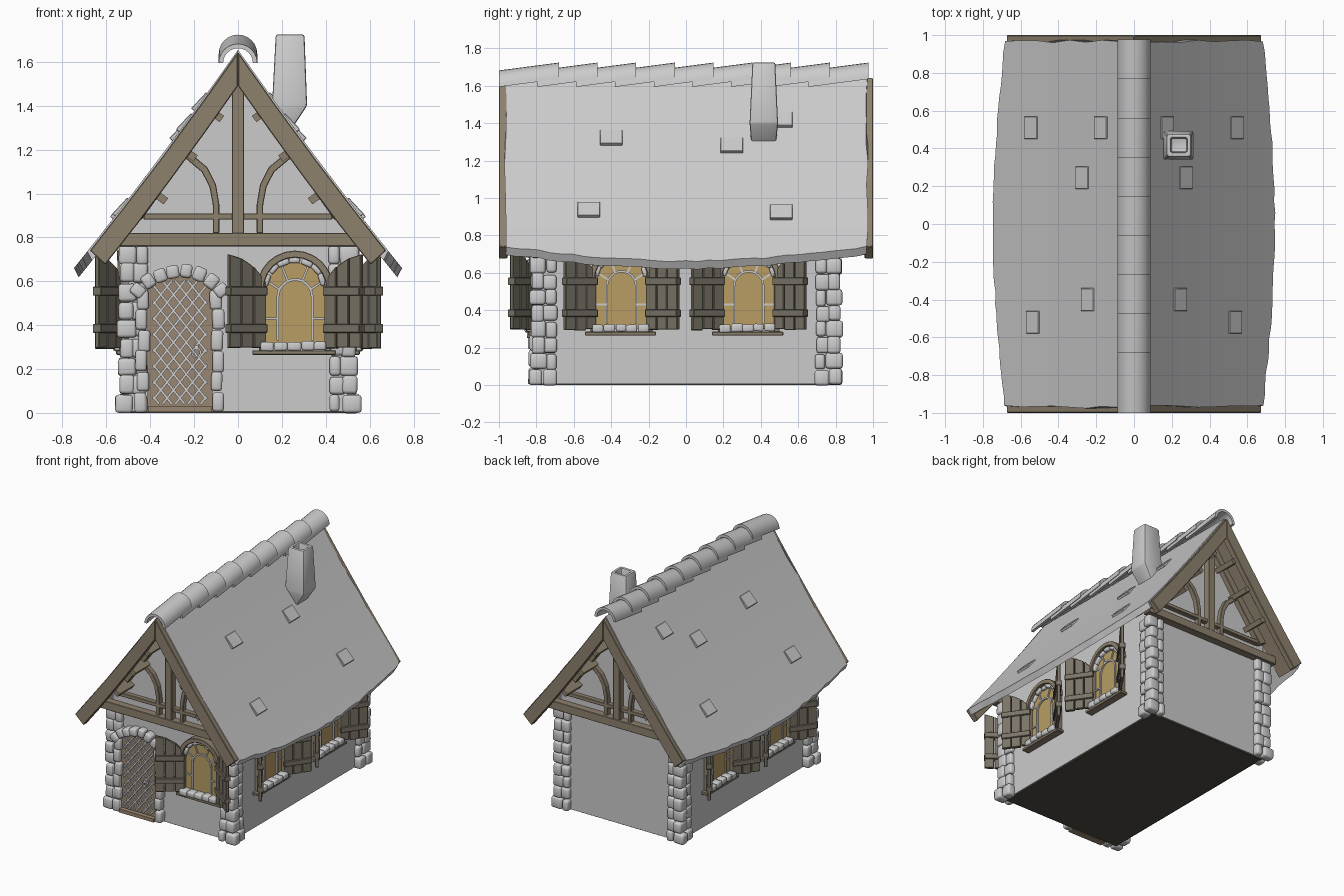
import bpy, bmesh, math, random
from mathutils import Matrix, Vector

if "Cube" in bpy.data.objects:
    bpy.data.objects.remove(bpy.data.objects["Cube"])

random.seed(4)
I = Matrix.Identity(4)
T, pi = Matrix.Translation, math.pi


def RZ(d):
    return Matrix.Rotation(math.radians(d), 4, 'Z')


def material(name, rgb):
    m = bpy.data.materials.new(name)
    m.diffuse_color = (*rgb, 1)
    m.use_nodes = True
    m.node_tree.nodes["Principled BSDF"].inputs["Base Color"].default_value = m.diffuse_color
    return m


WOOD = material("timber", (0.27, 0.22, 0.155))
SHUT = material("shutter_wood", (0.20, 0.175, 0.135))
DOOR = material("door_wood", (0.32, 0.24, 0.165))
GOLD = material("lit_glass", (0.48, 0.34, 0.13))
DARK = material("floor_wood", (0.08, 0.07, 0.055))


class Part:
    """Collects pieces for one object; profiles are (x, z), extruded along y."""
    def __init__(self):
        self.bm = bmesh.new()

    def box(self, c, size, M=I, rot=0):
        bmesh.ops.create_cube(self.bm, size=1, matrix=M @ T(c) @ Matrix.Rotation(rot, 4, 'Y')
                              @ Matrix.Diagonal((*size, 1)))

    def loft(self, rings, M=I, caps=True):
        rows = [[self.bm.verts.new(M @ Vector(p)) for p in r] for r in rings]
        n = len(rows[0])
        for a, b in zip(rows, rows[1:]):
            for i in range(n):
                self.bm.faces.new((a[i], a[(i + 1) % n], b[(i + 1) % n], b[i]))
        if caps:
            self.bm.faces.new(rows[0])
            self.bm.faces.new(rows[-1])

    def prism(self, pts, y0, y1, M=I):
        self.loft([[(x, y, z) for x, z in pts] for y in (y0, y1)], M)

    def band(self, A, B, y0, y1, M=I):
        self.loft([[(a[0], y0, a[1]), (b[0], y0, b[1]), (b[0], y1, b[1]), (a[0], y1, a[1])]
                   for a, b in zip(A, B)], M)

    def bar(self, p, q, w, y, t, M=I):
        dx, dz = q[0] - p[0], q[1] - p[1]
        self.box(((p[0] + q[0]) / 2, y, (p[1] + q[1]) / 2), (math.hypot(dx, dz), t, w), M, -math.atan2(dz, dx))

    def stone(self, c, size, M=I, rot=0):
        r = lambda k: random.uniform(-k, k)
        self.box([v + r(.004) for v in c], [v * (1 + r(.08)) for v in size], M, rot + r(.04))

    def done(self, name, mat=None, bevel=0, seg=2, angle=35):
        bm = self.bm
        bmesh.ops.recalc_face_normals(bm, faces=bm.faces)
        if bevel:
            bmesh.ops.bevel(bm, geom=bm.edges[:], offset=bevel, segments=seg, profile=.5,
                            affect='EDGES', clamp_overlap=True)
        me = bpy.data.meshes.new(name)
        bm.to_mesh(me)
        bm.free()
        me.polygons.foreach_set("use_smooth", [True] * len(me.polygons))
        me.set_sharp_from_angle(angle=math.radians(angle))
        if mat:
            me.materials.append(mat)
        ob = bpy.data.objects.new(name, me)
        bpy.context.collection.objects.link(ob)


def arc(r, cz, a0=0, a1=180, n=12, cx=0):
    return [(cx + r * math.cos(math.radians(a0 + (a1 - a0) * i / n)),
             cz + r * math.sin(math.radians(a0 + (a1 - a0) * i / n))) for i in range(n + 1)]


def roof_z(x):
    return 1.655 - 1.42 * x + .12 * x * x


# walls with gables, and floor
p = Part()
p.prism([(-.5, .006), (.5, .006), (.5, .92), (0, 1.62), (-.5, .92)], -.79, .79)
p.done("walls")
p = Part()
p.box((0, 0, .006), (.98, 1.56, .012))
p.done("floor", DARK)

# corner stones: three blocks per row at each corner
p = Part()
for sx in (-1, 1):
    for sy in (-1, 1):
        for k in range(9):
            z, o, g = .042 + k * .085, .01 * (-1) ** k, .01 if k == 0 else 0
            p.stone((sx * (.507 + g), sy * (.792 + g), z), (.075 + o, .075 - o, .084))
            p.stone((sx * (.445 - o / 2), sy * (.79 + g), z), (.06 - o, .07, .082))
            p.stone((sx * (.505 + g), sy * (.725 + o / 2), z), (.065, .065 + o, .082))
p.done("corner_stones", bevel=.014, angle=60)

# roof slopes: curved slabs with bowed eaves
p = Part()
NY, NX = 32, 8
for s in (-1, 1):
    rings = []
    for i in range(NY + 1):
        y = -.968 + 1.936 * i / NY
        xe = .68 + .066 * math.cos(y * pi / 2) + random.uniform(-.004, .004)
        xs = [xe * j / NX for j in range(NX + 1)]
        top = [(x, roof_z(x)) for x in xs]
        low = [(max(x - .022, 0), roof_z(x) - .042 - (.02 if x == 0 else 0)) for x in reversed(xs)]
        e = i in (0, NY)
        rings.append([(s * x, y + (random.uniform(-.008, .008) if e else 0), z) for x, z in top + low])
    p.loft(rings)
p.done("roof", angle=40)

# loose raised shingles
p = Part()
for s in (-1, 1):
    for x, y in ((.57, .51), (.2, .51), (.3, .245), (.27, -.4), (.56, -.52)):
        p.box((x - .028, y, roof_z(x - .028) + .004), (.10, .12, .02),
              Matrix.Diagonal((s, 1, 1, 1)), math.radians(47))
p.done("raised_shingles", bevel=.003, seg=1)

# overlapping ridge tiles
p = Part()
for i in range(9):
    y = -1 + .207 * i
    outline = arc(.088, 0) + arc(.068, 0, 180, 0)
    p.loft([[(x, yy, z + zz) for x, z in outline] for yy, zz in ((y, 1.594), (y + .32, 1.636))])
p.done("ridge_tiles")

# chimney with hollow top
p = Part()
p.loft([[(x0, y0, z), (x1, y0, z), (x1, y1, z), (x0, y1, z)] for z, x0, x1, y0, y1 in (
    (1.28, .16, .235, .35, .48), (1.4, .155, .315, .34, .492), (1.725, .172, .303, .355, .477),
    (1.725, .195, .28, .38, .455), (1.6, .195, .28, .38, .455))])
p.done("chimney", bevel=.01)

# gable timbers, front and back
barge, truss, soffit = Part(), Part(), Part()
slope = math.atan(1.37)
for M in (I, RZ(180)):
    truss.box((0, -.815, .79), (1.14, .06, .062), M)
    truss.box((0, -.805, .895), (.86, .04, .028), M)
    truss.box((0, -.812, 1.16), (.056, .055, .7), M)
    for s in (-1, 1):
        m = M @ Matrix.Diagonal((s, 1, 1, 1))
        barge.band([(0, 1.645), (.17, 1.405), (.35, 1.16), (.52, .938), (.675, .74)],
                   [(0, 1.49), (.15, 1.278), (.3, 1.072), (.455, .865), (.605, .675)], -1, -.955, m)
        truss.band([(0, 1.6), (.5, .91)], [(0, 1.49), (.44, .88)], -.83, -.78, m)
        # curved braces
        truss.band([(.085, .82), (.085, .95), (.1, 1.04), (.14, 1.12), (.225, 1.19)],
                   [(.115, .82), (.115, .95), (.13, 1.03), (.165, 1.098), (.245, 1.165)], -.825, -.78, m)
        # boards under the overhang and their cross battens
        soffit.band([(0, 1.60), (.3, 1.19), (.66, .72)], [(0, 1.57), (.3, 1.16), (.645, .705)], -.962, -.79, m)
        for x, z in ((.09, 1.35), (.345, .975), (.21, 1.17)):
            soffit.box((x + .012, -.88, z + .01), (.035, .18, .07), m, slope)
barge.done("barge_boards", WOOD, .004, 1)
truss.done("gable_truss", WOOD, .003, 1)
soffit.done("overhang_boards", WOOD)

# arched windows with shutters, built facing -y and turned to each wall
pane, lead, frame, sill, shut = Part(), Part(), Part(), Part(), Part()
spots = [T((.26, -.79, 0))]
for y in (-.345, .335):
    spots += [T((.5, y, 0)) @ RZ(90), T((-.5, y, 0)) @ RZ(-90)]
for M in spots:
    pane.prism([(-.135, .3), (.135, .3)] + arc(.135, .55), -.012, .01, M)
    inner = [(.072, .33)] + arc(.072, .53) + [(-.072, .33)]
    outer = [(.084, .33)] + arc(.084, .53) + [(-.084, .33)]
    lead.band(inner, outer, -.022, 0, M)
    for a in (25, 65, 115, 155):
        c, s = math.cos(math.radians(a)), math.sin(math.radians(a))
        lead.bar((.078 * c, .53 + .078 * s), (.14 * c, .54 + .14 * s), .01, -.012, .016, M)
    for s in (-1, 1):
        lead.bar((s * .08, .43), (s * .14, .43), .01, -.012, .016, M)
        frame.box((s * .15, -.015, .43), (.03, .05, .3), M)
        # shutter: three planks and two battens, swung open
        m = M @ T((s * .14, -.028, 0)) @ Matrix.Diagonal((s, 1, 1, 1)) @ RZ(-35)
        tops = (.6, .668, .705, .722)
        for k in range(3):
            x0, d = .068 * k, random.uniform(-.004, .004)
            shut.prism([(x0, .295 + d), (x0 + .064, .295 + d), (x0 + .064, tops[k + 1]), (x0, tops[k])],
                       -.012 + d / 2, .012, m)
        for z in (.385, .555):
            shut.box((.1, 0, z), (.205, .046, .04), m)
    frame.band(arc(.175, .565), arc(.143, .565), -.05, .01, M)
    frame.box((-.005, -.025, .275), (.38, .06, .02), M)
    for k in range(5):
        sill.stone((-.124 + k * .06, -.03, .305), (.06, .075, .042), M)
    for k in range(7):
        a = math.radians(-72 + 24 * k)
        sill.stone((.132 * math.sin(a), -.012, .565 + .132 * math.cos(a)), (.054, .045, .026), M, a)
pane.done("window_panes", GOLD)
lead.done("window_leading")
frame.done("window_frames", WOOD, .003, 1)
sill.done("window_stones", bevel=.009, angle=60)
shut.done("shutters", SHUT, .003, 1)

# door leaf
D = T((-.265, -.79, 0))
p = Part()
p.prism([(-.148, .01), (.148, .01), (.148, .57)] + arc(.24, .395, 52, 128, 10) + [(-.148, .57)], -.02, .02, D)
p.box((0, -.03, .018), (.29, .05, .026), D)
p.done("door", DOOR)

# door lattice: two layers of diagonal bars clipped to the panel
p = Part()
w, z0, z1, m = .122, .04, .605, 1.25
for s in (-1, 1):
    for k in range(11):
        c = z0 - m * w + .035 + k * .0725
        a, b = max(-w, (z0 - c) / m), min(w, (z1 - c) / m)
        if b - a > .015:
            p.bar((s * a, c + m * a), (s * b, c + m * b), .011, -.026 - .003 * s, .014, D)
# ring handle
ring = [(.075 + .024 * math.cos(t * pi / 8), .275 + .024 * math.sin(t * pi / 8)) for t in range(17)]
hole = [(.075 + (x - .075) * .65, .275 + (z - .275) * .65) for x, z in ring]
p.band(ring, hole, -.06, -.045, D)
p.box((.075, -.035, .298), (.022, .05, .022), D)
p.done("door_lattice_and_handle")

# stone door surround
p = Part()
for s in (-1, 1):
    for k in range(6):
        p.stone((s * (.172 + .006 * (-1) ** k), -.012, .047 + k * .094), (.055, .08, .093), D)
for k in range(8):
    a = math.radians(-50 + 100 * k / 7)
    p.stone((.245 * math.sin(a), -.015, .405 + .24 * math.cos(a)), (.056, .085, .062), D, a)
p.done("door_surround", bevel=.013, angle=60)
